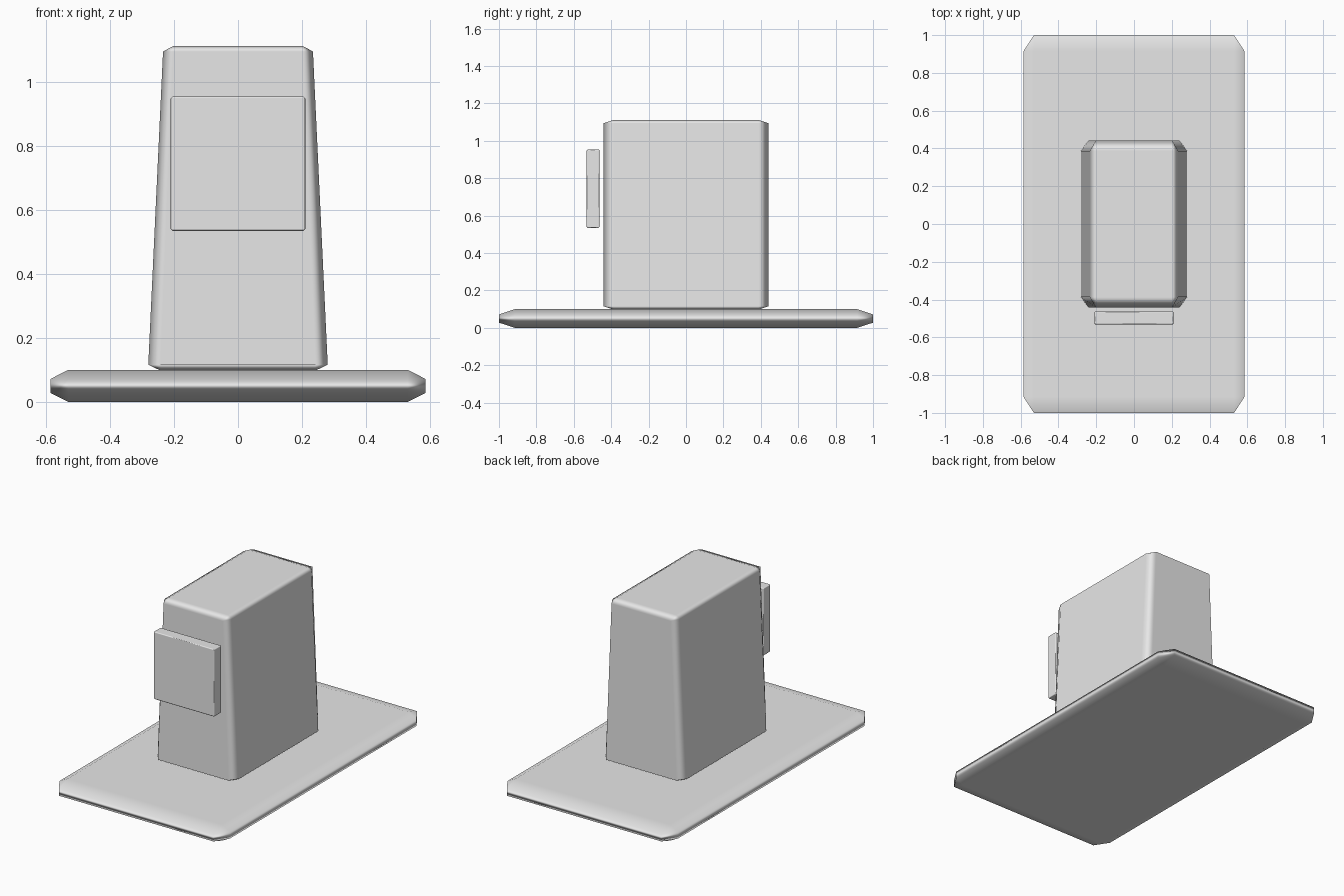
import bpy
import bmesh
from itertools import product
from mathutils import Vector

if "Cube" in bpy.data.objects:
    bpy.data.objects.remove(bpy.data.objects["Cube"], do_unlink=True)

GREY = (0.8, 0.8, 0.8, 1.0)
grey = bpy.data.materials.new("plain grey")
grey.diffuse_color = GREY
grey.use_nodes = True
grey.node_tree.nodes["Principled BSDF"].inputs["Base Color"].default_value = GREY


def chamfered_box(name, centre, half, cut, top_scale=1.0):
    """Box with a different chamfer per axis and an optional taper in x."""
    half, cut = Vector(half), Vector(cut)
    bm = bmesh.new()
    for signs in product((-1, 1), repeat=3):
        for axis in range(3):
            point = half - cut
            point[axis] = half[axis]
            bm.verts.new([s * p for s, p in zip(signs, point)])
    bmesh.ops.convex_hull(bm, input=bm.verts[:])
    bmesh.ops.dissolve_limit(bm, angle_limit=0.005, verts=bm.verts[:], edges=bm.edges[:])
    # Taper towards the top
    for v in bm.verts:
        t = (v.co.z / half.z + 1) / 2
        v.co.x *= 1 + (top_scale - 1) * t
    bmesh.ops.recalc_face_normals(bm, faces=bm.faces[:])
    for f in bm.faces:
        f.smooth = True
    mesh = bpy.data.meshes.new(name)
    bm.to_mesh(mesh)
    bm.free()
    mesh.materials.append(grey)
    obj = bpy.data.objects.new(name, mesh)
    obj.location = centre
    bpy.context.collection.objects.link(obj)
    # Flat faces keep their shading while the chamfers blend
    normals = obj.modifiers.new("weighted normals", 'WEIGHTED_NORMAL')
    normals.weight = 100
    return obj


# Flat ground slab
chamfered_box("base_slab", (0, 0, 0.05), (0.585, 1.0, 0.05), (0.055, 0.085, 0.028))
# Tapered upright block
chamfered_box("tapered_body", (0, 0, 0.605), (0.281, 0.442, 0.507), (0.039, 0.055, 0.018),
              top_scale=0.83)
# Panel floating just ahead of the front face
chamfered_box("front_panel", (0, -0.497, 0.744), (0.21, 0.035, 0.21), (0.006, 0.006, 0.006))
